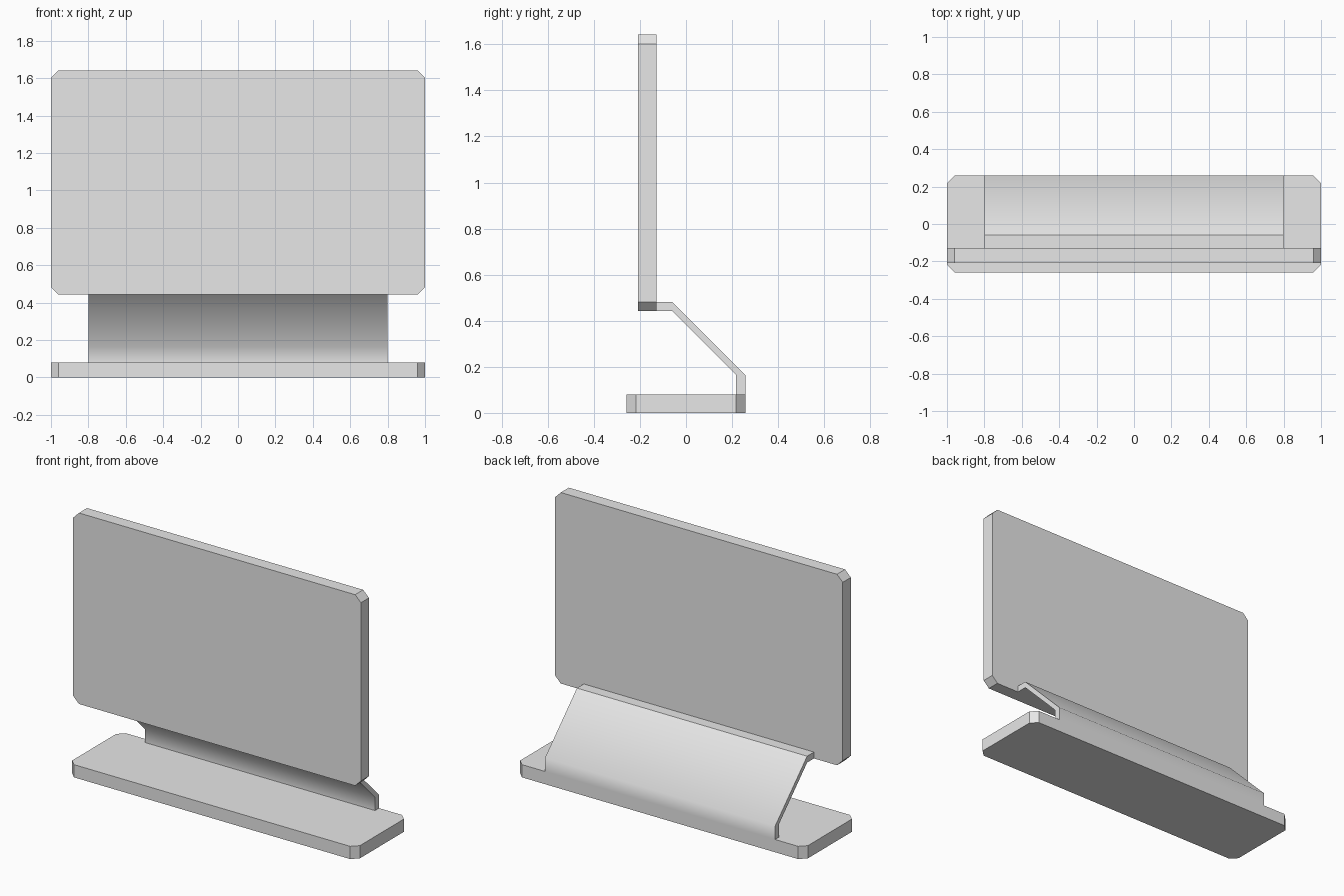
import bpy, bmesh
from mathutils import Vector

if "Cube" in bpy.data.objects:
    bpy.data.objects.remove(bpy.data.objects["Cube"])

grey = bpy.data.materials.new("light grey")
grey.diffuse_color = (0.8, 0.8, 0.8, 1)
grey.use_nodes = True
grey.node_tree.nodes["Principled BSDF"].inputs["Base Color"].default_value = grey.diffuse_color


def prism(name, outline, offset):
    """Extrude a closed 3D outline along an offset vector."""
    bm = bmesh.new()
    face = bm.faces.new([bm.verts.new(p) for p in outline])
    ext = bmesh.ops.extrude_face_region(bm, geom=[face], use_keep_orig=True)
    moved = [g for g in ext["geom"] if isinstance(g, bmesh.types.BMVert)]
    bmesh.ops.translate(bm, verts=moved, vec=Vector(offset))
    bmesh.ops.recalc_face_normals(bm, faces=bm.faces[:])
    mesh = bpy.data.meshes.new(name)
    bm.to_mesh(mesh)
    bm.free()
    mesh.materials.append(grey)
    obj = bpy.data.objects.new(name, mesh)
    bpy.context.collection.objects.link(obj)
    return obj


def cut_corner_rect(w, h, c):
    """Centred rectangle with its four corners cut off."""
    return [(-w + c, -h), (w - c, -h), (w, -h + c), (w, h - c),
            (w - c, h), (-w + c, h), (-w, h - c), (-w, -h + c)]


DEPTH = 0.258    # half depth of the foot
CUT = 0.04       # corner cut, also the bracket thickness
FOOT_TOP = 0.08

# Foot plate
prism("foot_plate", [(x, y, 0) for x, y in cut_corner_rect(1, DEPTH, CUT)],
      (0, 0, FOOT_TOP))

# Upright panel
prism("upright_panel",
      [(x, -0.208, z + 1.042) for x, z in cut_corner_rect(1, 0.6, CUT)],
      (0, 0.08, 0))

# Bent bracket joining the foot to the panel
profile = [(-0.128, 0.482), (-0.06, 0.482), (DEPTH, 0.164), (DEPTH, FOOT_TOP),
           (DEPTH - CUT, FOOT_TOP), (DEPTH - CUT, 0.164),
           (-0.06, 0.442), (-0.128, 0.442)]
bracket = prism("bent_bracket", [(-0.8, y, z) for y, z in profile], (1.6, 0, 0))

# Smooth only the lower bend of the bracket
mesh = bracket.data
for poly in mesh.polygons:
    poly.use_smooth = True
for edge in mesh.edges:
    a, b = (mesh.vertices[i].co for i in edge.vertices)
    lower_bend = abs(a.x - b.x) > 1 and abs(a.z - 0.164) < 0.001
    edge.use_edge_sharp = not lower_bend
